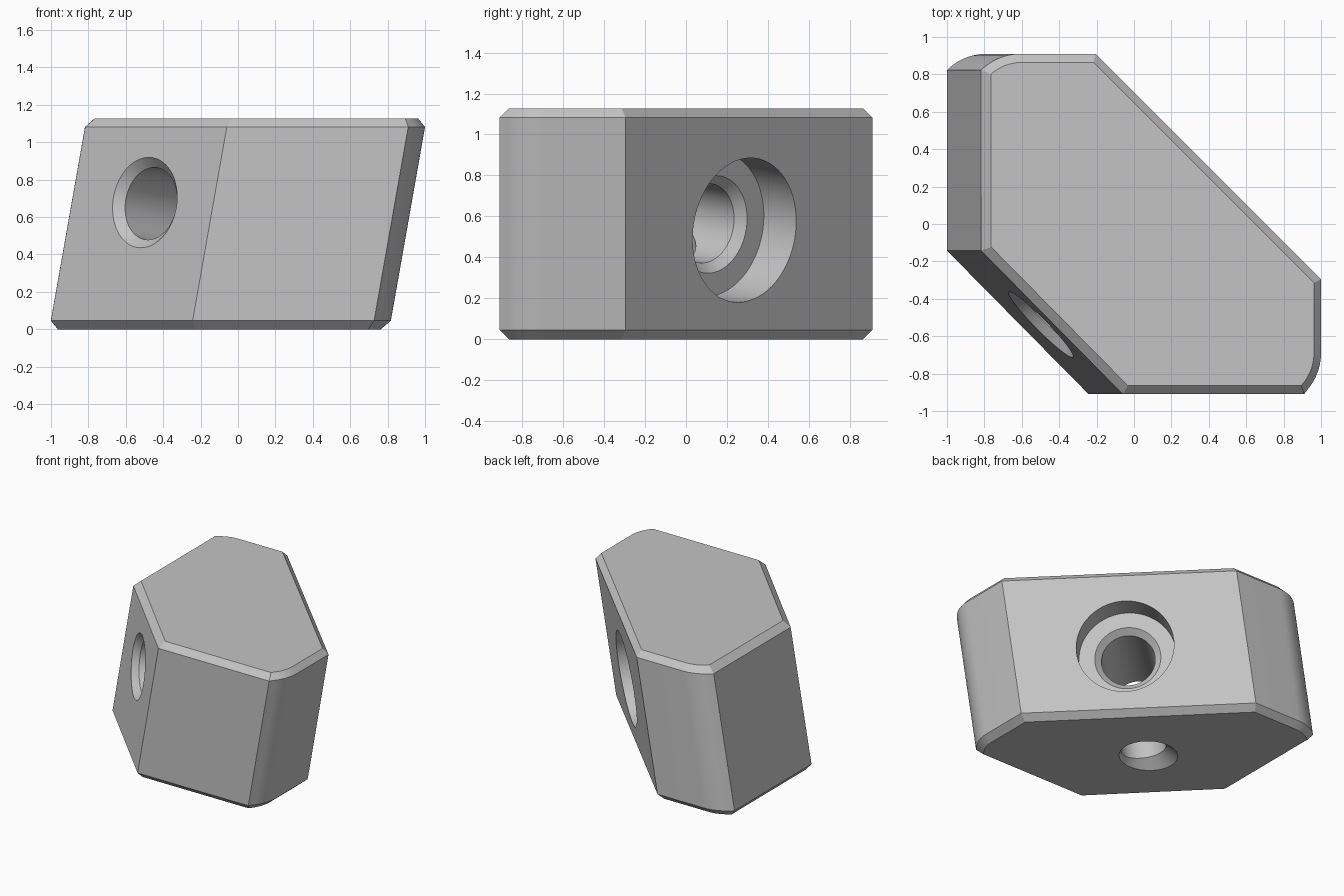
import bpy, bmesh
from math import sin, cos, pi, radians
from mathutils import Vector

cube = bpy.data.objects.get("Cube")
if cube:
    bpy.data.objects.remove(cube, do_unlink=True)

SHEAR = 0.1763      # sideways lean per unit of height
CHAMFER = 0.046
HEIGHT = 1.128
REF = HEIGHT - CHAMFER

grey = bpy.data.materials.new("plain grey")
grey.use_nodes = True
colour = (0.55, 0.55, 0.55, 1)
grey.diffuse_color = colour
grey.node_tree.nodes["Principled BSDF"].inputs["Base Color"].default_value = colour


def make_object(name, bm):
    bmesh.ops.recalc_face_normals(bm, faces=bm.faces)
    mesh = bpy.data.meshes.new(name)
    bm.to_mesh(mesh)
    bm.free()
    mesh.materials.append(grey)
    obj = bpy.data.objects.new(name, mesh)
    bpy.context.collection.objects.link(obj)
    return obj


def bridge(bm, low, high):
    n = len(low)
    for i in range(n):
        j = (i + 1) % n
        bm.faces.new((low[i], low[j], high[j], high[i]))


def arc(cx, cy, r, start, end, steps=12):
    angles = [radians(start + (end - start) * i / steps) for i in range(steps + 1)]
    return [Vector((cx + r * cos(a), cy + r * sin(a))) for a in angles]


def inset(points, dist):
    # mitred inward offset of a counter-clockwise outline
    result = []
    for i, p in enumerate(points):
        d1 = (p - points[i - 1]).normalized()
        d2 = (points[(i + 1) % len(points)] - p).normalized()
        n1, n2 = Vector((-d1.y, d1.x)), Vector((-d2.y, d2.x))
        result.append(p + (n1 + n2) * dist / (1 + n1.dot(n2)))
    return result


def lathe(name, profile, origin, direction, segments=64):
    # closed solid of revolution from (radius, depth) pairs
    turn = Vector(direction).to_track_quat('Z', 'Y')
    bm = bmesh.new()
    rings = []
    for r, d in profile:
        rings.append([bm.verts.new(Vector(origin) + turn @ Vector(
            (r * cos(2 * pi * i / segments), r * sin(2 * pi * i / segments), d)))
            for i in range(segments)])
    for low, high in zip(rings, rings[1:]):
        bridge(bm, low, high)
    bm.faces.new(rings[0])
    bm.faces.new(rings[-1])
    return make_object(name, bm)


# Leaning block: two diagonal sides, two rounded corners, chamfered rims
outline = [Vector(p) for p in ((-0.06, -0.91),)]
outline += arc(0.7, -0.69, 0.3, -45, 0)
outline[1:2] = [Vector((0.91, -0.91))]
outline += [Vector((1, -0.295)), Vector((-0.205, 0.91))]
outline += arc(-0.606, 0.61, 0.3, 90, 135)
outline += [Vector((-0.8175, -0.1425))]
small = inset(outline, CHAMFER)

bm = bmesh.new()
rings = []
for pts, z in ((small, 0), (outline, CHAMFER), (outline, REF), (small, HEIGHT)):
    rings.append([bm.verts.new((p.x + SHEAR * (z - REF), p.y, z)) for p in pts])
for low, high in zip(rings, rings[1:]):
    bridge(bm, low, high)
bm.faces.new(rings[0])
bm.faces.new(rings[-1])
block = make_object("clamp_block", bm)

# Counterbored through hole, square to the diagonal sides
LENGTH = 1.168
bolt_hole = lathe("bolt_hole_cutter", [
    (0.355, -0.15), (0.355, 0.225), (0.24, 0.225), (0.195, 0.27),
    (0.195, LENGTH - 0.045), (0.24, LENGTH), (0.34, LENGTH + 0.1)],
    (0.323, 0.285, 0.533), (-1, -1, SHEAR))

# Countersunk hole from the underside into the through hole
screw_hole = lathe("screw_hole_cutter", [
    (0.305, -0.1), (0.205, 0), (0.163, 0.042), (0.163, 0.6)],
    (-0.195, -0.115, 0), (SHEAR, 0, 1))

bpy.ops.object.select_all(action='DESELECT')
bpy.context.view_layer.objects.active = block
block.select_set(True)
for cutter in (bolt_hole, screw_hole):
    cutter.hide_render = True
    mod = block.modifiers.new("cut", 'BOOLEAN')
    mod.operation = 'DIFFERENCE'
    mod.solver = 'EXACT'
    mod.object = cutter
    bpy.ops.object.modifier_apply(modifier=mod.name)
    bpy.data.objects.remove(cutter, do_unlink=True)

bpy.ops.object.shade_smooth_by_angle(angle=radians(20))
